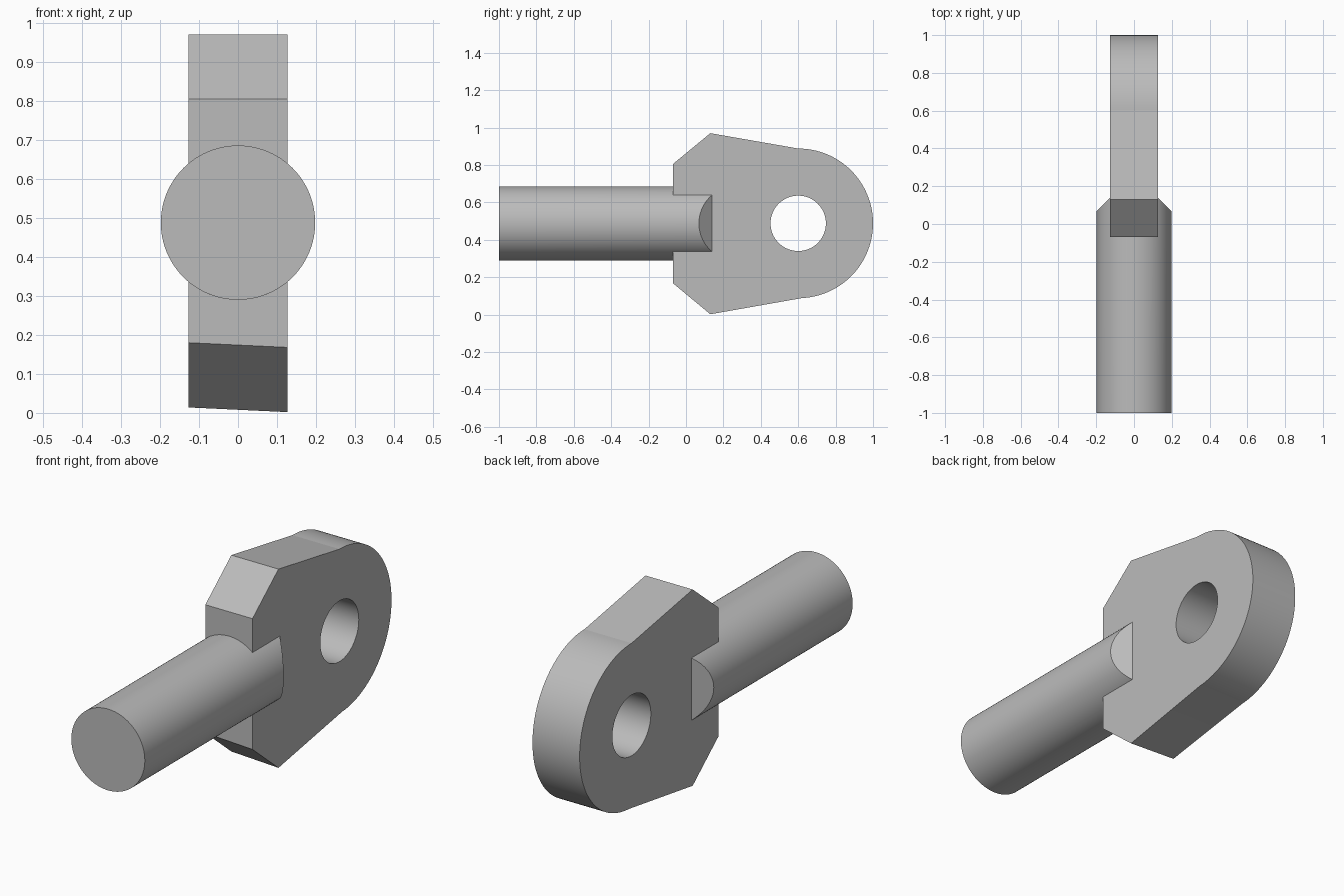
import bpy, bmesh, math
from mathutils import Matrix, Vector

if "Cube" in bpy.data.objects:
    bpy.data.objects.remove(bpy.data.objects["Cube"], do_unlink=True)

MID_Z = 0.488        # height of the shaft axis and the eye centre
EYE_Y = 0.6
HALF = 0.127         # half thickness of the plate
EYE_R, HOLE_R, SHAFT_R = 0.4, 0.148, 0.198

steel = bpy.data.materials.new("plain grey")
steel.use_nodes = True
GREY = (0.5, 0.5, 0.5, 1)
steel.diffuse_color = GREY
steel.node_tree.nodes["Principled BSDF"].inputs["Base Color"].default_value = GREY


def add_object(name, bm):
    bmesh.ops.recalc_face_normals(bm, faces=bm.faces)
    mesh = bpy.data.meshes.new(name)
    bm.to_mesh(mesh)
    bm.free()
    mesh.materials.append(steel)
    obj = bpy.data.objects.new(name, mesh)
    bpy.context.collection.objects.link(obj)
    return obj


def cylinder(radius, length, turn, centre):
    bm = bmesh.new()
    bmesh.ops.create_cone(bm, cap_ends=True, segments=96, radius1=radius,
                          radius2=radius, depth=length,
                          matrix=Matrix.Translation(centre) @ turn)
    return bm


def shade(obj):
    bpy.ops.object.select_all(action="DESELECT")
    obj.select_set(True)
    bpy.context.view_layer.objects.active = obj
    bpy.ops.object.shade_smooth_by_angle(angle=math.radians(8))


# Eye plate: tapered head running into a round end
STEPS = 64
arc = []
for i in range(STEPS + 1):
    a = math.radians(-87) + math.radians(177) * i / STEPS
    arc.append((EYE_Y + EYE_R * math.cos(a), MID_Z + EYE_R * math.sin(a)))
lower = [(-0.07, 0.174), (0.13, 0.008)]
upper = [(0.13, 0.97), (-0.07, 0.805)]
bm = bmesh.new()
face = bm.faces.new([bm.verts.new((-HALF, y, z)) for y, z in lower + arc + upper])
bm.verts.ensure_lookup_table()
side = bmesh.ops.extrude_face_region(bm, geom=[face])["geom"]
bmesh.ops.translate(bm, vec=(2 * HALF, 0, 0),
                    verts=[g for g in side if isinstance(g, bmesh.types.BMVert)])
# The underside of the head leans slightly across its thickness
for v in bm.verts:
    if v.co.y < 0.2 and v.co.z < MID_Z / 2:
        v.co.z -= 0.006 * v.co.x / HALF
plate = add_object("eye_plate", bm)

# Pin hole through the eye
turn_x = Matrix.Rotation(math.pi / 2, 4, "Y")
cutter = add_object("hole_cutter", cylinder(HOLE_R, 1, turn_x, (0, EYE_Y, MID_Z)))
cutter.hide_render = True
cut = plate.modifiers.new("pin_hole", "BOOLEAN")
cut.operation = "DIFFERENCE"
cut.solver = "EXACT"
cut.object = cutter
bpy.context.view_layer.objects.active = plate
bpy.ops.object.modifier_apply(modifier=cut.name)
bpy.data.objects.remove(cutter, do_unlink=True)
shade(plate)

# Round shaft, its inner end bevelled on both sides into the plate
turn_y = Matrix.Rotation(math.pi / 2, 4, "X")
END = 0.18
bm = cylinder(SHAFT_R, 1 + END, turn_y, (0, (END - 1) / 2, MID_Z))
for s in (-1, 1):
    result = bmesh.ops.bisect_plane(
        bm, geom=bm.verts[:] + bm.edges[:] + bm.faces[:], clear_outer=True,
        plane_co=(s * HALF, 0.14, MID_Z), plane_no=Vector((s, 1, 0)).normalized())
    rim = [g for g in result["geom_cut"] if isinstance(g, bmesh.types.BMEdge)]
    bmesh.ops.holes_fill(bm, edges=rim)
shade(add_object("shaft", bm))
